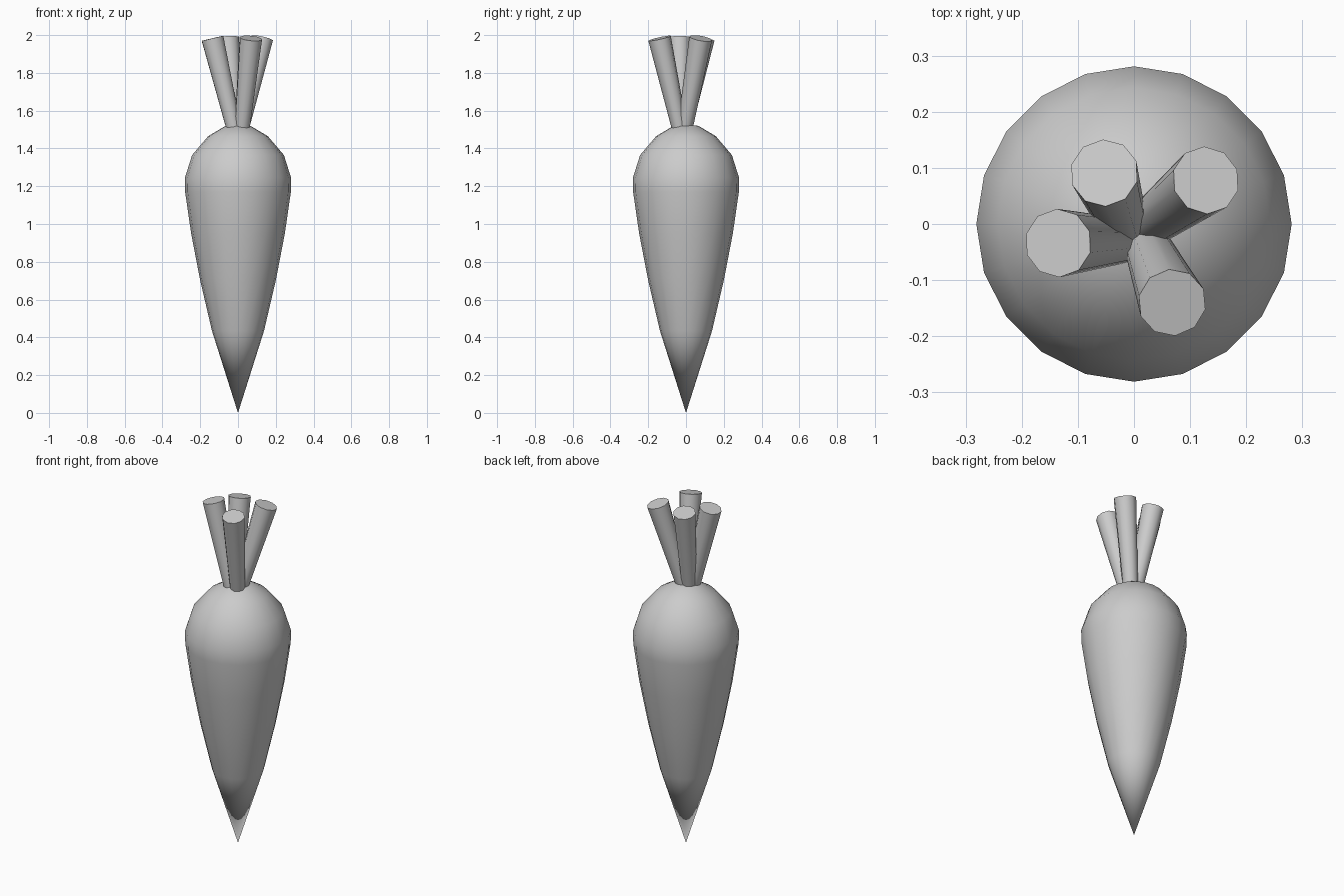
import bpy, bmesh, math
from mathutils import Vector

if "Cube" in bpy.data.objects:
    bpy.data.objects.remove(bpy.data.objects["Cube"])


def lathe(name, profile, sides):
    """Revolve (radius, z) rings around z and cap both ends."""
    bm = bmesh.new()
    rings = []
    for r, z in profile:
        if r == 0:
            rings.append([bm.verts.new((0, 0, z))] * sides)
        else:
            rings.append([bm.verts.new((r * math.cos(2 * math.pi * i / sides),
                                        r * math.sin(2 * math.pi * i / sides), z))
                          for i in range(sides)])
    for a, b in zip(rings, rings[1:]):
        for i in range(sides):
            j = (i + 1) % sides
            quad = list(dict.fromkeys((a[i], a[j], b[j], b[i])))
            bm.faces.new(quad)
    for ring in (rings[0], rings[-1]):
        if ring[0] is not ring[1]:
            bm.faces.new(ring)
    bmesh.ops.recalc_face_normals(bm, faces=bm.faces)
    mesh = bpy.data.meshes.new(name)
    bm.to_mesh(mesh)
    bm.free()
    obj = bpy.data.objects.new(name, mesh)
    bpy.context.collection.objects.link(obj)
    return obj


def smooth(obj, degrees):
    bpy.ops.object.select_all(action='DESELECT')
    obj.select_set(True)
    bpy.context.view_layer.objects.active = obj
    bpy.ops.object.shade_smooth_by_angle(angle=math.radians(degrees))


# Tapered root with rounded shoulder
root = lathe("root", [(0, 0), (0.138, 0.435), (0.201, 0.705), (0.248, 0.95),
                      (0.28, 1.17), (0.281, 1.245), (0.243, 1.365),
                      (0.158, 1.465), (0.065, 1.52), (0, 1.523)], 20)
smooth(root, 40)

# Four flared leaf stalks fanning out from the crown: base xy, tip xy
stalks = [((0.02, -0.005), (0.128, 0.078)),
          ((-0.015, -0.01), (-0.053, 0.091)),
          ((-0.023, -0.03), (-0.135, -0.034)),
          ((0.022, -0.035), (0.068, -0.14))]
for n, (base, tip) in enumerate(stalks, 1):
    start, end = Vector((*base, 1.51)), Vector((*tip, 1.983))
    axis = end - start
    stalk = lathe(f"stalk_{n}", [(0.041, 0), (0.061, axis.length)], 10)
    stalk.location = start
    stalk.rotation_euler = axis.to_track_quat('Z', 'Y').to_euler()
    smooth(stalk, 40)
